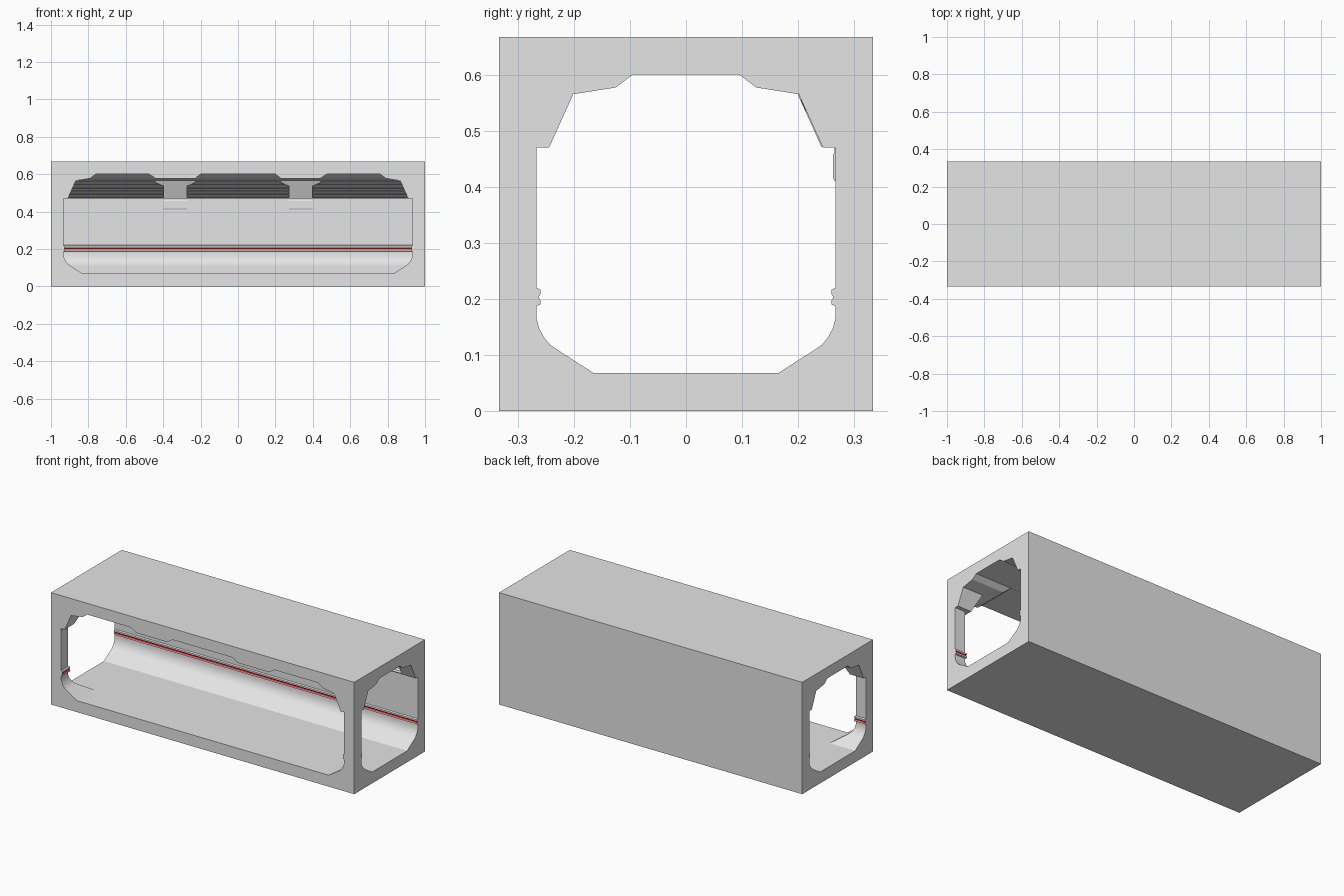
import bpy, bmesh, math
from mathutils import Vector

if "Cube" in bpy.data.objects:
    bpy.data.objects.remove(bpy.data.objects["Cube"])

def material(name, rgb):
    m = bpy.data.materials.new(name)
    m.diffuse_color = (*rgb, 1)
    m.use_nodes = True
    m.node_tree.nodes["Principled BSDF"].inputs["Base Color"].default_value = m.diffuse_color
    return m

GREY = material("light grey", (0.78, 0.78, 0.78))
RED = material("red stripe", (0.8, 0.02, 0.02))

def make_object(name, bm):
    bmesh.ops.recalc_face_normals(bm, faces=bm.faces)
    me = bpy.data.meshes.new(name)
    bm.to_mesh(me)
    bm.free()
    ob = bpy.data.objects.new(name, me)
    bpy.context.collection.objects.link(ob)
    me.materials.append(GREY)
    return ob

def prism(name, pts, axis, a, b):
    """Extrude a closed (u, z) outline along x or y from a to b."""
    bm = bmesh.new()
    place = (lambda u, z: (a, u, z)) if axis == "x" else (lambda u, z: (u, a, z))
    face = bm.faces.new([bm.verts.new(place(u, z)) for u, z in pts])
    out = bmesh.ops.extrude_face_region(bm, geom=[face])
    move = Vector((b - a, 0, 0)) if axis == "x" else Vector((0, b - a, 0))
    bmesh.ops.translate(bm, vec=move, verts=[v for v in out["geom"] if isinstance(v, bmesh.types.BMVert)])
    return make_object(name, bm)

# Half outline of an opening: (distance in from the wall, height), top to bottom
HALF = [(0.172, 0.60), (0.142, 0.577), (0.066, 0.565), (0.023, 0.47), (0, 0.47),
        (0, 0.22), (0.008, 0.216), (0.008, 0.209), (0.004, 0.203), (0.008, 0.197),
        (0.008, 0.190), (0, 0.187), (0, 0.168), (0.005, 0.148), (0.014, 0.131),
        (0.025, 0.118), (0.038, 0.109), (0.102, 0.068)]

def opening(w, e=0.0, top=()):
    fix = lambda z: z - e if z > 0.59 else z + e if z < 0.07 else z
    right = [(w - d, fix(z)) for d, z in HALF]
    top = [(x, fix(z)) for x, z in top]
    side = top + right
    return side + [(-u, z) for u, z in reversed(side)]

def cut(ob, cutter):
    mod = ob.modifiers.new("cut", "BOOLEAN")
    mod.operation = "DIFFERENCE"
    mod.solver = "EXACT"
    mod.object = cutter
    bpy.context.view_layer.objects.active = ob
    bpy.ops.object.modifier_apply(modifier=mod.name)
    bpy.data.objects.remove(cutter)

# Outer block
H = 1 / 3
shell = prism("corridor_shell", [(-H, 0), (H, 0), (H, 2 * H), (-H, 2 * H)], "x", -1, 1)

# Passage running end to end, and the wide front opening
cut(shell, prism("passage_cutter", opening(0.267), "x", -1.5, 1.5))
steps = [(0.20, 0.60), (0.23, 0.577), (0.44, 0.577), (0.475, 0.60)]
cut(shell, prism("front_cutter", opening(0.933, 0.0002, steps), "y", -0.5, 0.0))

def slope_y(z):
    return 0.244 - (z - 0.47) * 0.4526

# Louvred recesses in the upper back wall
teeth, n, step = [(0.15, 0.475)], 5, 0.0176
for i in range(n):
    z = 0.475 + i * step
    teeth += [(slope_y(z) + 0.036, z), (slope_y(z + step) + 0.002, z + step - 0.002)]
teeth.append((0.15, z + step - 0.002))
for a, b in ((-0.91, -0.397), (-0.273, 0.273), (0.397, 0.91)):
    cut(shell, prism("louvre_cutter", teeth, "x", a, b))

# Red inlay: the small faces inside the groove of the wall rail
shell.data.materials.append(RED)
for p in shell.data.polygons:
    zs = [shell.data.vertices[v].co.z for v in p.vertices]
    p.material_index = 1 if min(zs) > 0.196 and max(zs) < 0.2095 else 0

# Wall brackets between the louvres, each with a small foot plate
for side, s in (("left", -1), ("right", 1)):
    outline = [(-0.062, 0.471), (-0.062, 0.535), (-0.105, 0.555), (-0.105, 0.564),
               (0.105, 0.564), (0.105, 0.555), (0.062, 0.535), (0.062, 0.471)]
    bm = bmesh.new()
    front = [bm.verts.new((s * 0.335 + x, slope_y(z) - 0.002, z)) for x, z in outline]
    back = [bm.verts.new((s * 0.335 + x, 0.30, z)) for x, z in outline]
    bm.faces.new(front)
    bm.faces.new(back)
    for i in range(8):
        j = (i + 1) % 8
        bm.faces.new((front[i], front[j], back[j], back[i]))
    make_object(side + "_bracket", bm)
    foot = [(0.27, 0.41), (0.265, 0.41), (0.262, 0.416), (0.262, 0.456), (0.265, 0.462), (0.265, 0.469), (0.27, 0.469)]
    prism(side + "_bracket_foot", foot, "x", s * 0.335 - 0.062, s * 0.335 + 0.062)

# Smooth the curved lower corners, keep the rest crisp
bpy.ops.object.select_all(action="DESELECT")
shell.select_set(True)
bpy.context.view_layer.objects.active = shell
bpy.ops.object.shade_smooth_by_angle(angle=math.radians(25))
